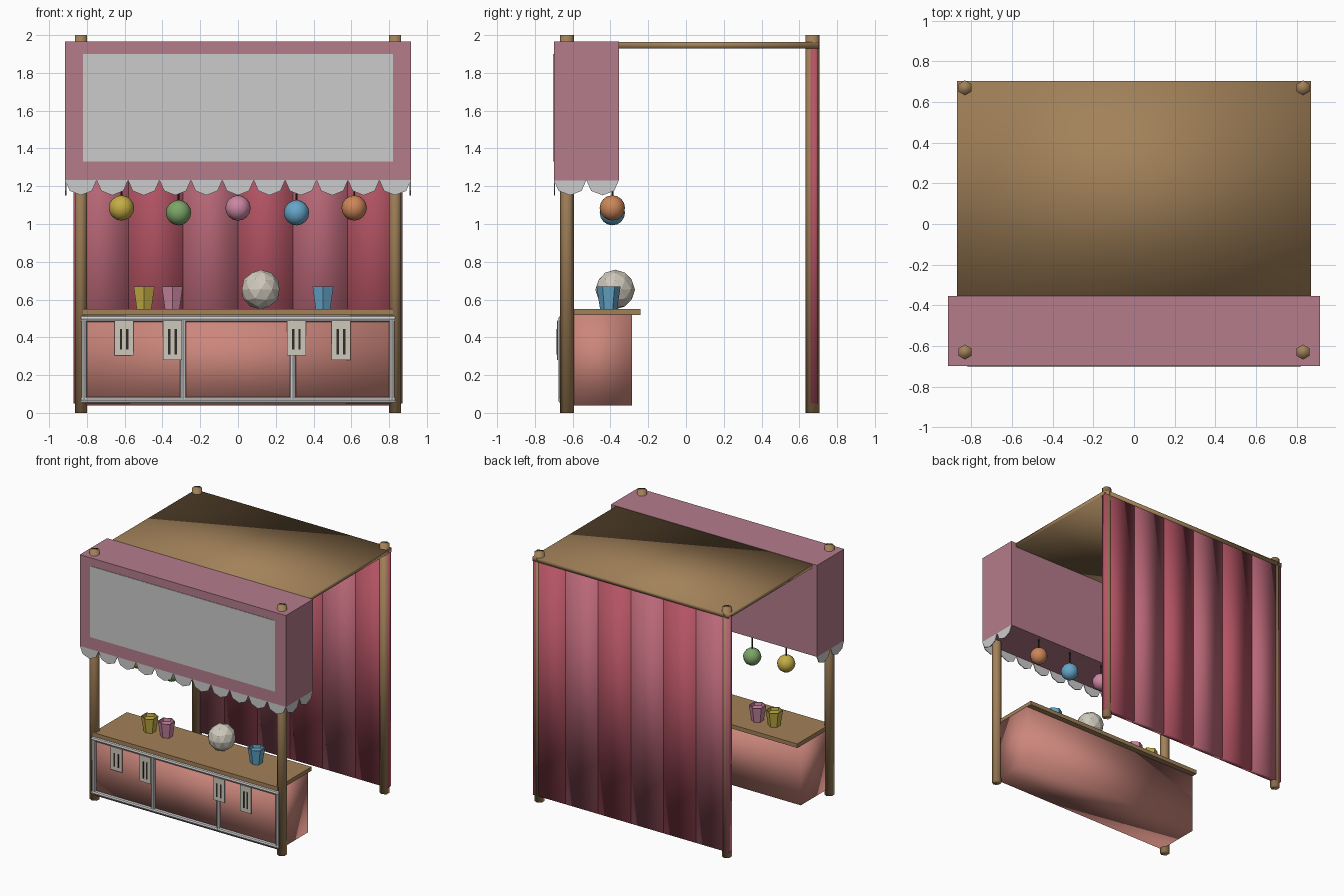
import bpy, math
from math import cos, sin, pi

if "Cube" in bpy.data.objects:
    bpy.data.objects.remove(bpy.data.objects["Cube"])

def mat(name, r, g, b):
    m = bpy.data.materials.new(name)
    m.diffuse_color = (r, g, b, 1)
    m.use_nodes = True
    m.node_tree.nodes["Principled BSDF"].inputs["Base Color"].default_value = m.diffuse_color
    return m

WOOD = mat("wood", .36, .22, .10)
RED = mat("deep_red", .47, .09, .13)
PINK = mat("rose", .50, .14, .19)
MAUVE = mat("mauve", .46, .20, .26)
CLAY = mat("clay", .60, .24, .20)
DARK = mat("dark", .03, .025, .02)
CREAM = mat("cream", .62, .58, .50)
YELLOW = mat("yellow", .55, .42, .06)
GREEN = mat("green", .20, .38, .14)
ROSE = mat("soft_pink", .60, .24, .36)
BLUE = mat("blue", .13, .38, .58)
ORANGE = mat("orange", .60, .24, .10)

def add(name, verts, faces, m=None, smooth=False):
    me = bpy.data.meshes.new(name)
    me.from_pydata(verts, [], faces)
    if m:
        me.materials.append(m)
    for p in me.polygons:
        p.use_smooth = smooth
    ob = bpy.data.objects.new(name, me)
    bpy.context.collection.objects.link(ob)
    return ob

def box(name, x, y, z, m=None, smooth=False):
    v = [(a, b, c) for a in x for b in y for c in z]
    f = [(0, 1, 3, 2), (4, 6, 7, 5), (0, 4, 5, 1), (2, 3, 7, 6), (0, 2, 6, 4), (1, 5, 7, 3)]
    return add(name, v, f, m, smooth)

def rod(name, loc, length, rings, n, m=None, smooth=False, axis='Z'):
    """Lathe of (radius, fraction of length) rings along an axis, closed ends."""
    v, f = [], []
    for r, t in rings:
        for i in range(n):
            a = 2 * pi * i / n + pi / 2
            p = (r * cos(a), r * sin(a), t * length)
            v.append(p if axis == 'Z' else (p[2], p[0], p[1]))
    for k in range(len(rings) - 1):
        for i in range(n):
            j = (i + 1) % n
            f.append((k * n + i, k * n + j, k * n + n + j, k * n + n + i))
    f += [tuple(reversed(range(n))), tuple(range(len(v) - n, len(v)))]
    ob = add(name, v, f, m, smooth)
    ob.location = loc
    return ob

def by_angle(ob, deg=40):
    bpy.ops.object.select_all(action='DESELECT')
    ob.select_set(True)
    bpy.context.view_layer.objects.active = ob
    bpy.ops.object.shade_smooth_by_angle(angle=math.radians(deg))

# posts
for x in (-.832, .832):
    for y, n in ((-.63, "front_post"), (.67, "back_post")):
        rod(n, (x, y, 0), 2.0, [(.037, 0), (.037, 1)], 6, WOOD, True)

# roof board and back curtain strips
box("roof", (-.87, .87), (-.37, .705), (1.93, 1.963), WOOD, True)
for i in range(6):
    x = -.87 + .29 * i
    box("curtain_strip", (x, x + .29), (.66, .70), (.05, 1.945), (PINK, RED)[i % 2], True)

# sign box and blank panel
box("sign_box", (-.915, .915), (-.70, -.355), (1.23, 1.965), MAUVE)
box("sign_panel", (-.82, .82), (-.704, -.70), (1.33, 1.90))

# scalloped trim along front and both sides
def scallops(name, start, step, count, depth, out):
    v, f = [], []
    for k in range(count):
        base = len(v)
        for i in range(5):
            a = pi * i / 4
            t = k + .5 - .5 * cos(a)
            v.append((start[0] + step[0] * t, start[1] + step[1] * t, 1.232 - depth * sin(a)))
        f.append(tuple(range(base, base + 5)))
    ob = add(name, v, f)
    s = ob.modifiers.new("thickness", 'SOLIDIFY')
    s.thickness = .006
    s.offset = out

scallops("front_scallops", (-.915, -.697), (1.83 / 11, 0), 11, .08, 0)
for x in (-.912, .912):
    scallops("side_scallops", (x, -.70), (0, .1725), 2, .08, 0)

# counter
box("counter_body", (-.82, .82), (-.652, -.285), (.04, .52), CLAY, True)
box("counter_top", (-.82, .82), (-.668, -.24), (.518, .55), WOOD)

# counter frame
for z in (.068, .498):
    by_angle(rod("frame_rail", (-.832, -.66, z), 1.664, [(.017, 0), (.017, 1)], 8, axis='X'))
for x in (-.815, -.29, .29, .815):
    by_angle(rod("frame_upright", (x, -.66, .068), .43, [(.016, 0), (.016, 1)], 8))

# hanging tags with two dark slots
for x, z in ((-.603, .305), (-.347, .28), (.309, .305), (.545, .28)):
    box("tag", (x - .05, x + .05), (-.683, -.677), (z, .49), CREAM)
    for s in (-.017, .017):
        box("tag_slot", (x + s - .006, x + s + .006), (-.6845, -.682), (z + .03, .445), DARK)

# hanging lanterns on cords
for x, z, m in ((-.617, 1.085, YELLOW), (-.315, 1.06, GREEN), (0, 1.085, ROSE),
                (.31, 1.06, BLUE), (.615, 1.085, ORANGE)):
    bpy.ops.mesh.primitive_uv_sphere_add(segments=12, ring_count=8, radius=.067, location=(x, -.39, z))
    ob = bpy.context.object
    ob.name = "lantern"
    ob.data.materials.append(m)
    bpy.ops.object.shade_smooth()
    rod("lantern_cord", (x, -.39, z + .06), 1.235 - z - .06, [(.005, 0), (.005, 1)], 6, DARK)

# cups and ball on the counter
for x, m in ((-.497, YELLOW), (-.348, ROSE), (.45, BLUE)):
    by_angle(rod("cup", (x, -.41, .55), .12, [(.045, 0), (.064, 1), (.056, 1), (.052, .8)], 6, m), 25)
bpy.ops.mesh.primitive_ico_sphere_add(subdivisions=2, radius=.105, location=(.12, -.375, .653))
ball = bpy.context.object
ball.name = "ball"
ball.data.materials.append(CREAM)
